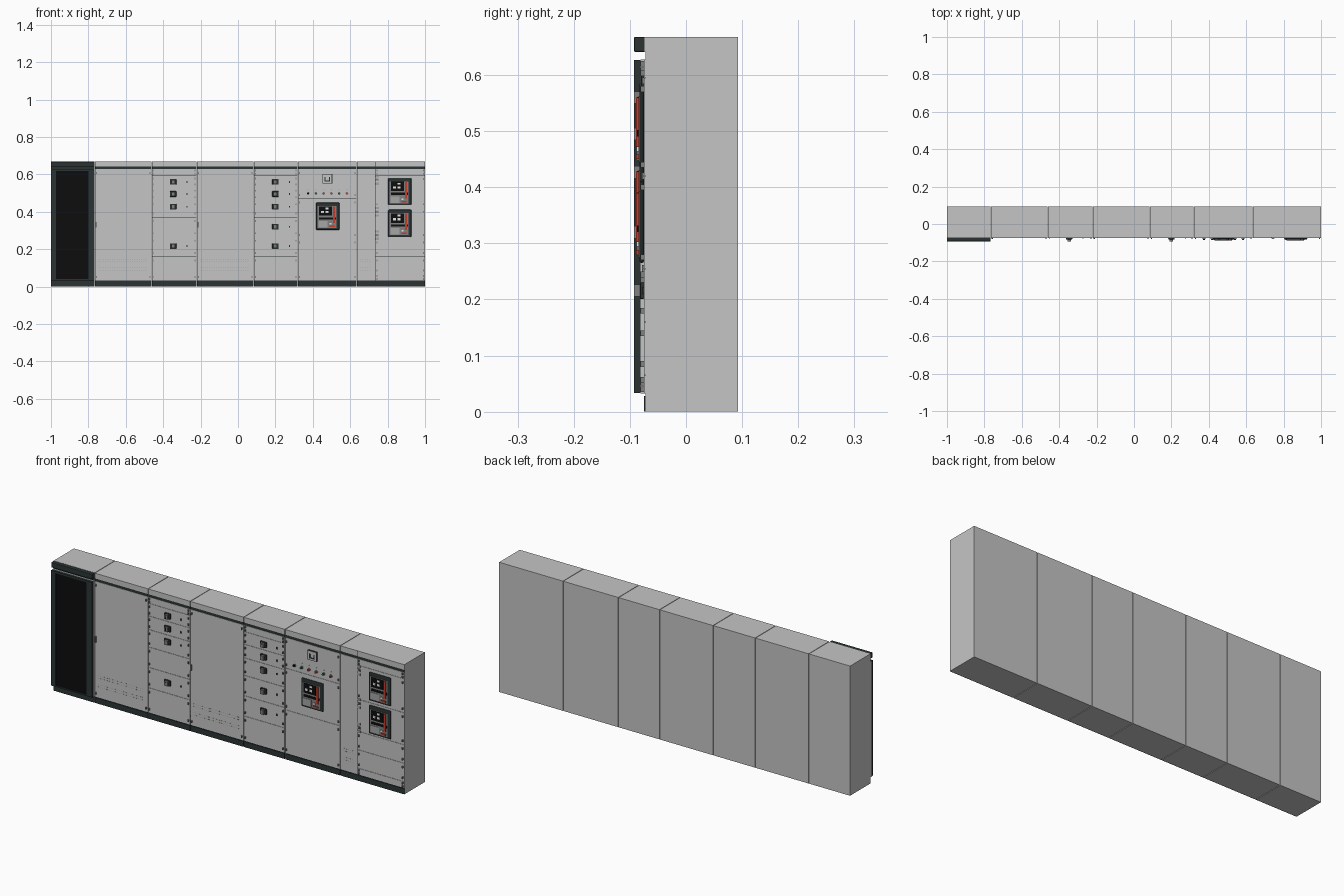
import bpy, bmesh
from mathutils import Matrix, Vector

cube = bpy.data.objects.get("Cube")
if cube:
    bpy.data.objects.remove(cube, do_unlink=True)


def material(name, r, g, b):
    m = bpy.data.materials.new(name)
    m.use_nodes = True
    m.diffuse_color = (r, g, b, 1)
    bsdf = m.node_tree.nodes["Principled BSDF"]
    bsdf.inputs["Base Color"].default_value = (r, g, b, 1)
    bsdf.inputs["Roughness"].default_value = 0.6
    return m


light = material("light grey", 0.56, 0.56, 0.56)
dark = material("dark slate", 0.025, 0.034, 0.034)
black = material("black", 0.004, 0.004, 0.004)
mid = material("mid grey", 0.22, 0.22, 0.22)
pale = material("pale grey", 0.38, 0.38, 0.38)
white = material("white", 0.8, 0.8, 0.8)
red = material("red", 0.6, 0.04, 0.02)
green = material("green", 0.02, 0.12, 0.05)

BODY, BACK, TOP = -0.072, 0.093, 0.668
FACE = -0.0745      # front plane of the doors
DOOR_LO, DOOR_HI = 0.032, 0.628


def finish(bm, name, mat):
    mesh = bpy.data.meshes.new(name)
    bm.to_mesh(mesh)
    bm.free()
    ob = bpy.data.objects.new(name, mesh)
    mesh.materials.append(mat)
    bpy.context.collection.objects.link(ob)
    return ob


def blocks(name, mat, rects, front, back=FACE, bevel=0):
    """Boxes given as (x0, x1, z0, z1), sharing one front and back plane."""
    bm = bmesh.new()
    for x0, x1, z0, z1 in rects:
        place = Matrix.Translation(((x0 + x1) / 2, (front + back) / 2, (z0 + z1) / 2))
        size = Matrix.Diagonal((x1 - x0, back - front, z1 - z0, 1))
        bmesh.ops.create_cube(bm, size=1, matrix=place @ size)
    ob = finish(bm, name, mat)
    if bevel:
        mod = ob.modifiers.new("Bevel", "BEVEL")
        mod.width, mod.segments = bevel, 2
    return ob


def around(x, z, w, h):
    return (x - w / 2, x + w / 2, z - h / 2, z + h / 2)


def discs(name, mat, points, radius, front):
    bm = bmesh.new()
    for x, z in points:
        place = Matrix.Translation((x, (front + FACE) / 2, z)) @ Matrix.Rotation(1.5708, 4, "X")
        bmesh.ops.create_cone(bm, cap_ends=True, segments=16, radius1=radius,
                              radius2=radius, depth=FACE - front, matrix=place)
    return finish(bm, name, mat)


# Cabinet carcasses, front backing, plinth and top fascia
edges = [-1, -0.765, -0.46, -0.22, 0.085, 0.32, 0.635, 1]
bays = []
for i, (a, b) in enumerate(zip(edges, edges[1:])):
    bays.append((a + (0.0015 if i else 0), b - (0.0015 if b < 1 else 0)))
blocks("cabinet_bodies", light, [(a, b, 0, TOP) for a, b in bays], BODY, BACK)
blocks("front_backing", dark, [(a, b, 0.001, TOP - 0.001) for a, b in bays], BODY - 0.0005, BODY)
blocks("plinths", dark, [(a, b, 0, 0.028) for a, b in bays], FACE, BODY)
fascias = [(a, b, 0.641, TOP) for a, b in bays[1:-1]]
fascias += [(bays[-1][0], 0.732, 0.641, TOP), (0.735, 1, 0.641, TOP)]
blocks("top_fascias", light, fascias, FACE, BODY)

# Glazed door on the first cabinet
a, b = bays[0]
blocks("glazed_door_backing", light, [(a, b, DOOR_LO, DOOR_HI)], -0.081, BODY)
blocks("glazed_door_frame", dark,
       [(a, a + 0.026, 0.033, 0.627), (b - 0.032, b, 0.033, 0.627),
        (a + 0.026, b - 0.032, 0.033, 0.04), (a + 0.026, b - 0.032, 0.618, 0.627)],
       -0.093, -0.081)
blocks("door_glass", black, [(a + 0.026, b - 0.032, 0.04, 0.618)], -0.09, -0.081)
blocks("first_top_trim", dark, [(a, b, 0.641, TOP)], -0.093, BODY, 0.003)

# Doors and drawer fronts: each bay is split at its own heights
drawers = [0.595, 0.53, 0.46, 0.37, 0.265, 0.16]
breaker_rows = [0.595, 0.42, 0.255, 0.16, 0.065]
layout = [(bays[1], []), (bays[2], drawers), (bays[3], []), (bays[4], drawers),
          (bays[5], [0.47, 0.255]), ((bays[6][0], 0.733), []), ((0.735, 1), breaker_rows)]
fronts, hinges = [], []
for (a, b), splits in layout:
    levels = [DOOR_HI] + splits + [DOOR_LO]
    for hi, lo in zip(levels, levels[1:]):
        fronts.append((a, b, lo + 0.0006, hi - 0.0006))
        if b - a < 0.15:
            continue
        inset = min(0.02, (hi - lo) * 0.25)
        for z in (lo + inset, hi - inset):
            hinges.append(around(a + 0.008, z, 0.005, 0.01))
            hinges.append(around(b - 0.008, z, 0.005, 0.01))
    if not splits and b - a > 0.15:
        hinges.append(around(a + 0.006, 0.33, 0.007, 0.03))
blocks("door_fronts", light, fronts, FACE, BODY)
blocks("hinges", mid, hinges, -0.081)

# Drawer handles
points = [(x, z) for x in (-0.347, 0.2) for z in (0.56, 0.495, 0.427, 0.32, 0.216)
          if x > 0 or z != 0.32]
blocks("handle_plates", dark, [around(x, z, 0.034, 0.03) for x, z in points], -0.082, bevel=0.002)
blocks("handle_knobs", mid, [around(x, z, 0.018, 0.022) for x, z in points], -0.093)
blocks("handle_pointers", black, [around(x, z, 0.006, 0.02) for x, z in points], -0.0935 + 0.0005)
blocks("drawer_latches", dark, [around(x + 0.075, z, 0.005, 0.01) for x, z in points], -0.078)

# Ventilation slots on the plain doors and the narrow strip
slots = []
for a, b in (bays[1], bays[3], (0.637, 0.733)):
    count = int((b - a - 0.03) / 0.012)
    for i in range(count):
        x = a + 0.02 + i * 0.012
        slots += [around(x, z, 0.006, 0.0025) for z in (0.145, 0.132, 0.1, 0.087)]
blocks("vent_slots", pale, slots, FACE - 0.0006)
strip = [around(x, z + dz, 0.004, 0.012) for x in (0.738, 0.748)
         for z in (0.57, 0.4, 0.275) for dz in (-0.02, 0, 0.02)]
blocks("strip_catches", mid, strip, -0.078)

# Panel meter
x, z = 0.478, 0.576
blocks("meter_frame", dark, [around(x, z, 0.054, 0.052)], -0.08, bevel=0.002)
blocks("meter_face", light, [around(x, z, 0.046, 0.044)], -0.0815)
blocks("meter_display", dark, [around(x, z - 0.012, 0.03, 0.006),
                               around(x - 0.012, z, 0.006, 0.018),
                               around(x + 0.012, z, 0.006, 0.018)], -0.083)

# Row of indicator lamps and push buttons
lamps = [0.375 + i * 0.0415 for i in range(6)]
discs("lamp_bezels", mid, [(x, 0.498) for x in lamps], 0.0075, -0.079)
for name, mat, picks in (("red_lamps", red, (2, 3, 5)), ("green_lamps", green, (1, 4)),
                         ("selector_switch", black, (0,))):
    discs(name, mat, [(lamps[i], 0.498) for i in picks], 0.0055, -0.085)
discs("lamp_labels", pale, [(x, 0.518) for x in lamps], 0.003, -0.076)


# Circuit breakers
def breaker(name, x, z):
    def part(label, mat, rects, front, bevel=0):
        blocks(name + "_" + label, mat,
               [around(x + u, z + v, w, h) for u, v, w, h in rects], front, bevel=bevel)
    part("frame", dark, [(0, 0, 0.124, 0.146)], -0.083, 0.006)
    part("face", mid, [(-0.004, -0.004, 0.1, 0.118)], -0.085)
    part("display", black, [(-0.012, 0.028, 0.07, 0.05), (-0.002, -0.012, 0.09, 0.012)], -0.087)
    part("lower_plate", pale, [(-0.026, -0.043, 0.048, 0.034)], -0.087)
    part("buttons", white, [(-0.028, 0.022, 0.014, 0.012), (-0.004, 0.022, 0.014, 0.012),
                            (-0.004, 0.042, 0.016, 0.01), (0.014, -0.04, 0.012, 0.008)], -0.0885)
    part("red_strip", red, [(0.033, 0.008, 0.012, 0.088), (0.024, -0.054, 0.028, 0.008)], -0.0895)


breaker("main_breaker", 0.48, 0.376)
breaker("upper_breaker", 0.865, 0.508)
breaker("lower_breaker", 0.865, 0.338)
